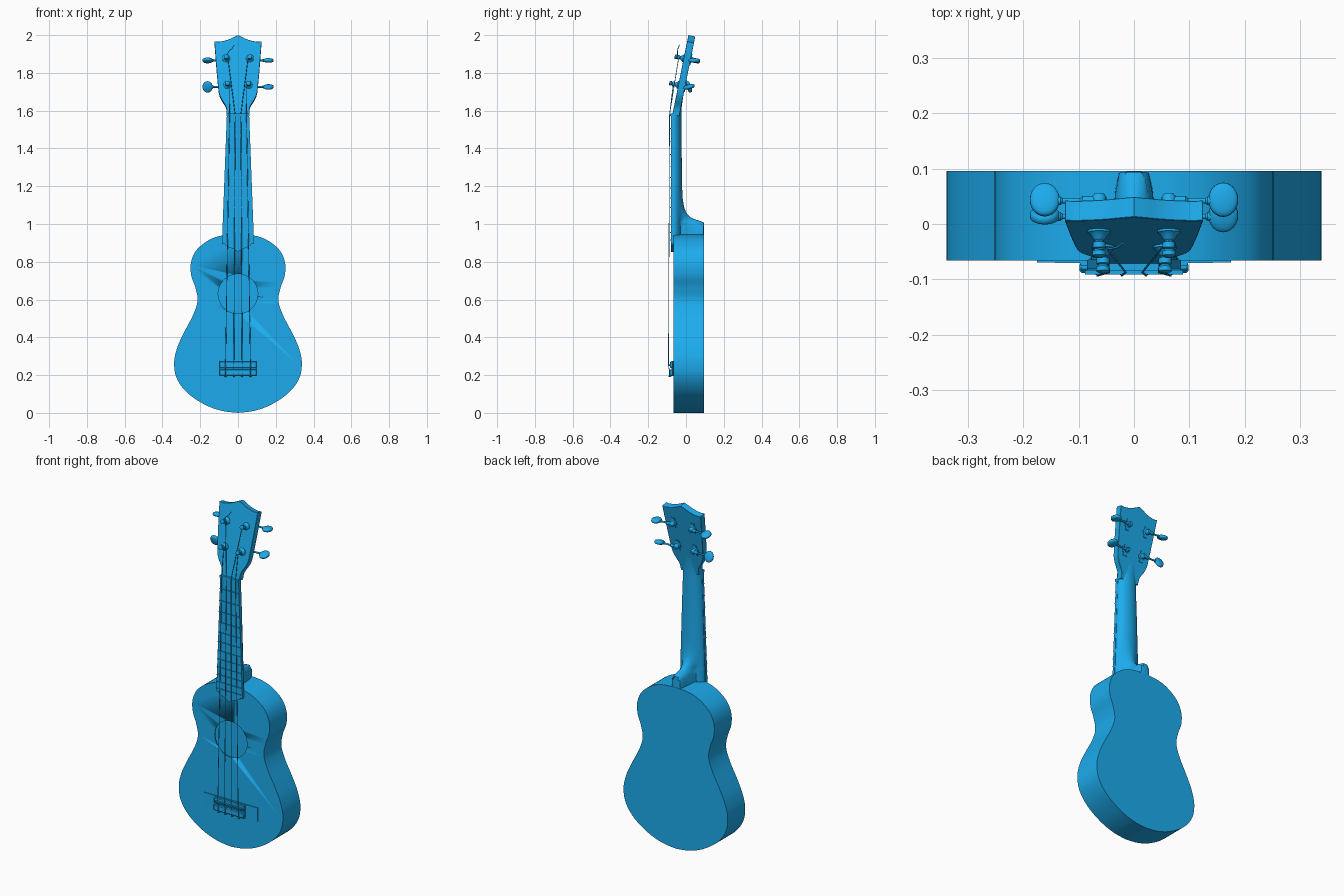
import bpy, bmesh, math
from mathutils import Matrix, Vector

if "Cube" in bpy.data.objects:
    bpy.data.objects.remove(bpy.data.objects["Cube"])

BLUE = bpy.data.materials.new("blue")
BLUE.diffuse_color = (.012, .41, .85, 1)
BLUE.use_nodes = True
BLUE.node_tree.nodes["Principled BSDF"].inputs["Base Color"].default_value = BLUE.diffuse_color


def finish(name, bm, mat=Matrix(), bevel=0.0):
    """Turn a bmesh into a smooth-by-angle object."""
    bmesh.ops.recalc_face_normals(bm, faces=bm.faces)
    bm.transform(mat)
    me = bpy.data.meshes.new(name)
    bm.to_mesh(me)
    bm.free()
    me.materials.append(BLUE)
    ob = bpy.data.objects.new(name, me)
    bpy.context.collection.objects.link(ob)
    bpy.ops.object.select_all(action='DESELECT')
    ob.select_set(True)
    bpy.context.view_layer.objects.active = ob
    bpy.ops.object.shade_smooth_by_angle(angle=math.radians(35))
    if bevel:
        m = ob.modifiers.new("edge", 'BEVEL')
        m.width, m.segments, m.limit_method = bevel, 1, 'ANGLE'
        m.angle_limit = math.radians(50)
    return ob


def spline(pts, n=8):
    """Catmull-Rom curve through the points."""
    out = []
    p = [Vector(q) for q in [pts[0]] + pts + [pts[-1]]]
    for a, b, c, d in zip(p, p[1:], p[2:], p[3:]):
        for i in range(n):
            t = i / n
            out.append(0.5 * (2 * b + (c - a) * t + (2 * a - 5 * b + 4 * c - d) * t * t
                              + (3 * b - a - 3 * c + d) * t ** 3))
    return out + [p[-1]]


def mirrored(half):
    """Close a half outline whose two ends lie on x = 0."""
    return [tuple(q) for q in half] + [(-q[0], q[1]) for q in half[-2:0:-1]]


def prism(name, outline, y0, y1, mat=Matrix(), bevel=0.0):
    """Extrude an (x, z) outline from y0 to y1."""
    bm = bmesh.new()
    f = bm.faces.new([bm.verts.new((x, y0, z)) for x, z in outline])
    ext = bmesh.ops.extrude_face_region(bm, geom=[f])
    vs = [v for v in ext['geom'] if isinstance(v, bmesh.types.BMVert)]
    bmesh.ops.translate(bm, verts=vs, vec=(0, y1 - y0, 0))
    if len(bm.faces) == len(outline) + 1:      # close the start cap if the extrusion opened it
        bmesh.ops.holes_fill(bm, edges=bm.edges, sides=0)
    return finish(name, bm, mat, bevel)


def box(name, x0, x1, y0, y1, z0, z1, mat=Matrix(), bevel=0.0):
    return prism(name, [(x0, z0), (x1, z0), (x1, z1), (x0, z1)], y0, y1, mat, bevel)


def lathe(name, profile, mat, seg=24):
    """Revolve (radius, height) points around the local z axis."""
    bm = bmesh.new()
    rings = [[bm.verts.new((r * math.cos(2 * math.pi * i / seg), r * math.sin(2 * math.pi * i / seg), h))
              for i in range(seg)] for r, h in profile]
    for a, b in zip(rings, rings[1:]):
        for i in range(seg):
            bm.faces.new((a[i], a[i - 1], b[i - 1], b[i]))
    bm.faces.new(rings[0])
    bm.faces.new(rings[-1])
    return finish(name, bm, mat)


def tube(name, pts, r):
    cu = bpy.data.curves.new(name, 'CURVE')
    cu.dimensions, cu.bevel_depth, cu.bevel_resolution, cu.use_fill_caps = '3D', r, 1, True
    cu.materials.append(BLUE)
    sp = cu.splines.new('POLY')
    sp.points.add(len(pts) - 1)
    for p, q in zip(sp.points, pts):
        p.co = (*q, 1)
    ob = bpy.data.objects.new(name, cu)
    bpy.context.collection.objects.link(ob)
    bpy.ops.object.select_all(action='DESELECT')
    ob.select_set(True)
    bpy.context.view_layer.objects.active = ob
    bpy.ops.object.convert(target='MESH')


# Body: hollow figure-eight box with a round sound hole
half = [(0, 0), (.09, .012), (.18, .046), (.27, .108), (.325, .185), (.338, .27), (.320, .35),
        (.286, .425), (.237, .52), (.214, .595), (.226, .665), (.248, .73), (.248, .80),
        (.217, .865), (.15, .917), (.08, .94), (0, .945)]
outline = mirrored(spline(half))
body = prism("body", outline, -.066, .096)
cavity = prism("cavity_cutter", [(x * .96, .47 + (z - .47) * .97) for x, z in outline], -.060, .089)
hole = prism("sound_hole_cutter", [(.105 * math.cos(math.pi * i / 24), .63 + .105 * math.sin(math.pi * i / 24))
                                   for i in range(48)], -.1, 0)
for cutter in (cavity, hole):
    m = body.modifiers.new("cut", 'BOOLEAN')
    m.operation, m.solver, m.object = 'DIFFERENCE', 'EXACT', cutter
    cutter.hide_render = True
    cutter.hide_set(True)

# Neck: D sections lofted from heel to head (z, half width, front y, depth, heel depth, heel half width, heel flat)
sections = [(.93, .080, -.067, .045, .162, .042, .030), (.99, .078, -.067, .045, .162, .042, .028),
            (1.008, .078, -.067, .045, .161, .040, .016), (1.017, .078, -.067, .045, .140, .042, .006),
            (1.024, .077, -.067, .045, .115, .046, 0), (1.036, .077, -.067, .045, .09, .054, 0),
            (1.056, .076, -.067, .045, .07, .064, 0), (1.085, .075, -.067, .045, .058, .07, 0),
            (1.13, .074, -.067, .045, .050, .07, 0), (1.2, .071, -.067, .046, .046, .07, 0),
            (1.4, .065, -.067, .044, .044, .06, 0), (1.56, .059, -.067, .042, .042, .05, 0),
            (1.62, .061, -.060, .037, .037, .05, 0), (1.66, .070, -.050, .033, .033, .05, 0),
            (1.70, .060, -.043, .031, .031, .05, 0)]
bm = bmesh.new()
rings = []
N = 36
for z, w, front, d, heel, outer, inner in sections:
    ring = []
    for i in range(N + 1):
        x = -w * math.cos(math.pi * i / N)
        k = min(1, max(0, (outer - abs(x)) / (outer - inner)))
        k = k * k * (3 - 2 * k)
        ring.append(bm.verts.new((x, front + d * math.sqrt(max(0, 1 - (x / w) ** 2)) + (heel - d) * k, z)))
    rings.append(ring)
for a, b in zip(rings, rings[1:]):
    for i in range(N + 1):
        bm.faces.new((a[i - 1], a[i], b[i], b[i - 1]))
bm.faces.new(rings[0])
bm.faces.new(rings[-1])
finish("neck", bm)

# Fretboard with bracket-shaped end, frets and nut
edge = [(0, .853), (.02, .866), (.05, .878), (.068, .888), (.072, .898), (.085, .895), (.059, 1.58), (0, 1.58)]
prism("fretboard", mirrored(edge), -.080, -.064)
for n in range(1, 13):
    z = 1.58 - 1.33 * (1 - 2 ** (-n / 12))
    w = .059 + .026 * (1.58 - z) / .685
    box(f"fret_{n}", -w, w, -.084, -.078, z - .002, z + .002)
box("nut", -.060, .060, -.085, -.06, 1.571, 1.585)

# Headstock, leaning back
HEAD = Matrix.Translation((0, -.070, 1.59)) @ Matrix.Rotation(math.radians(-11.4), 4, 'X')
side = spline([(.058, -.012), (.063, .03), (.086, .07), (.099, .10), (.105, .14), (.114, .24), (.125, .385)], 5)
top = spline([(.125, .385), (.098, .383), (.055, .393), (.02, .409), (0, .418)], 5)[1:]
prism("headstock", mirrored([(0, -.012)] + side + top), 0, .037, HEAD, .001)

# Tuners: post, bushing, back housing, shaft and oval button
FRONT = Matrix.Rotation(math.radians(90), 4, 'X')      # local z -> -y
posts = {}
for s, px, row, turns in ((.15, .056, "lower", (60, 25)), (.293, .063, "upper", (5, 10))):
    for sx, turn in zip((-1, 1), turns):
        label = row + ("_left" if sx < 0 else "_right")
        at = HEAD @ Matrix.Translation((sx * px, 0, s))
        posts[label] = at
        lathe("tuner_post_" + label, [(.021, -.002), (.021, .004), (.015, .008), (.012, .014), (.008, .018),
                                      (.008, .034), (.012, .038), (.012, .046), (.007, .049)], at @ FRONT)
        lathe("tuner_housing_" + label, [(.021, -.036), (.021, -.041), (.013, -.044), (.013, -.062),
                                         (.009, -.068)], at @ FRONT)
        box("tuner_plate_" + label, -.012, .012, .036, .041, -.032, .032, at)
        shaft = at @ Matrix.Translation((0, .055, 0)) @ Matrix.Rotation(sx * math.pi / 2, 4, 'Y')
        reach = .137 - px
        lathe("tuner_shaft_" + label, [(.009, 0), (.009, .03), (.005, .034), (.005, reach - .008),
                                       (.008, reach - .004), (.008, reach + .01)], shaft, 12)
        bm = bmesh.new()
        bmesh.ops.create_uvsphere(bm, u_segments=24, v_segments=14, radius=1)
        for v in bm.verts:                             # flatten the faces of the button
            v.co.z = math.copysign(abs(v.co.z) ** .6, v.co.z)
        button = (HEAD @ Matrix.Translation((sx * .161, .057, s)) @ Matrix.Rotation(sx * math.radians(turn), 4, 'X')
                  @ Matrix.Diagonal((.027, .031, .012, 1)))
        finish("tuner_button_" + label, bm, button)

# Bridge: thin winged plate, raised block, saddle and tie block
wing = [(0, -.076), (.095, -.076), (.098, -.0705), (.175, -.0695), (.175, -.064), (0, -.064)]
turn_up = Matrix(((1, 0, 0, 0), (0, 0, 1, 0), (0, 1, 0, 0), (0, 0, 0, 1)))
prism("bridge_plate", mirrored(wing), .195, .275, turn_up)
box("bridge_front", -.098, .098, -.084, -.07, .238, .272, bevel=.003)
box("saddle", -.088, .088, -.091, -.07, .249, .256)
box("tie_block", -.098, .098, -.088, -.07, .198, .230, bevel=.003)

# Strings, tied at the bridge and wound on the posts
order = ("lower_left", "upper_left", "upper_right", "lower_right")
for i, label in enumerate(order):
    xb, xn = -.066 + .044 * i, -.045 + .03 * i
    inward = .009 if "left" in label else -.009
    end = posts[label] @ Vector((inward, -.027, 0))
    tube(f"string_{i + 1}", [(xb, -.078, .196), (xb, -.089, .199), (xb, -.089, .229), (xb, -.093, .252),
                             (xn, -.087, 1.58), tuple(end)], .002)
    box(f"string_knot_{i + 1}", xb - .005, xb + .005, -.092, -.078, .190, .199, bevel=.002)
    lathe(f"string_winding_{i + 1}", [(.008, .02), (.0115, .022), (.0115, .032), (.008, .034)],
          posts[label] @ FRONT, 16)
# Loose string end at the upper left post
loose = [posts["upper_left"] @ Vector(p) for p in
         ((0, -.035, .008), (.015, -.040, .03), (.032, -.040, .045), (.043, -.036, .065))]
tube("loose_string_end", [tuple(p) for p in loose], .002)
